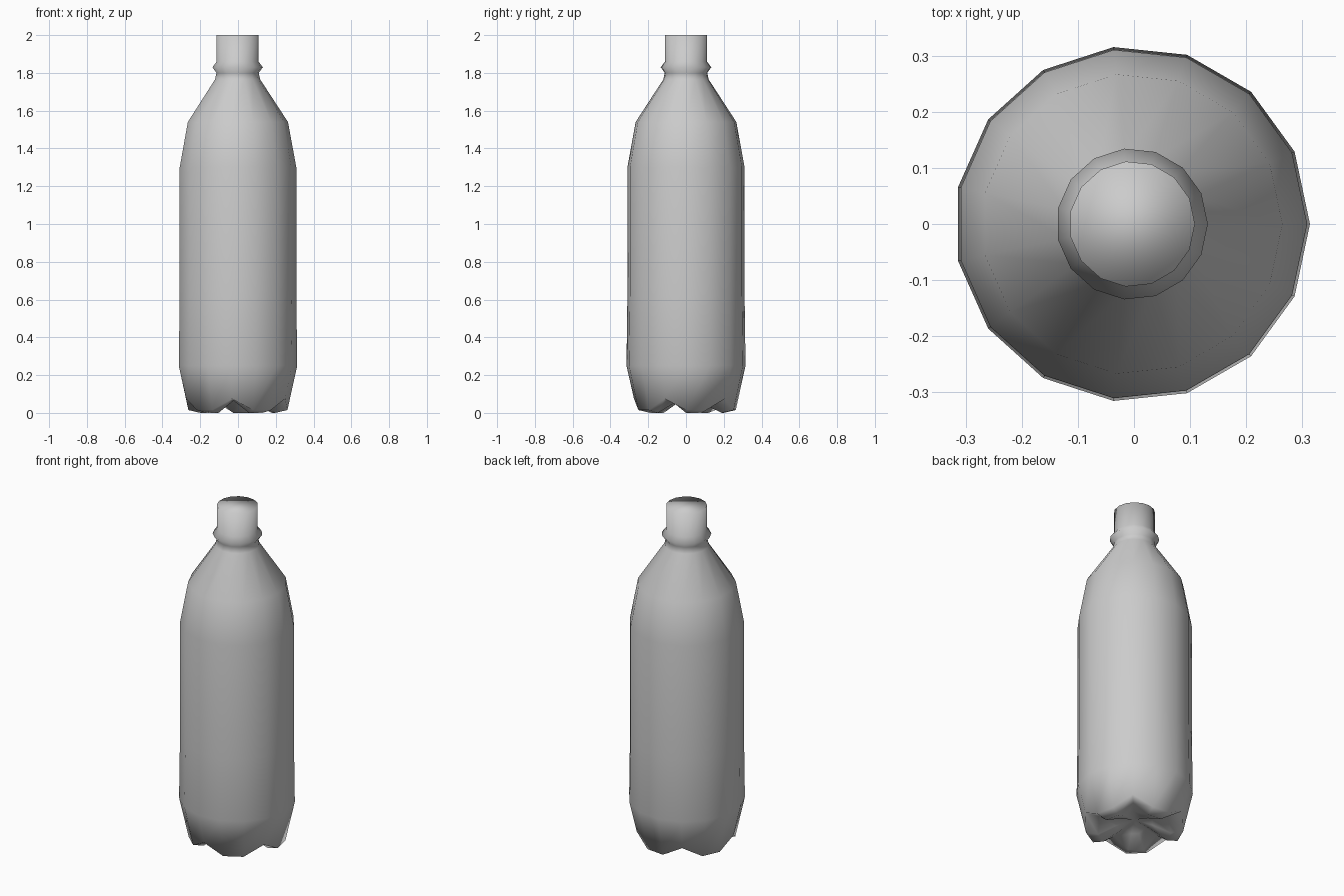
import bpy, bmesh
from math import cos, sin, tau

if "Cube" in bpy.data.objects:
    bpy.data.objects.remove(bpy.data.objects["Cube"])

SIDES = 15
SHIFT = -0.0034  # centres the odd-sided outline on x = 0

# Each ring: foot radius, foot height, valley radius, valley height
base = [(0.10, 0.045, 0.10, 0.07),
        (0.20, 0.0, 0.195, 0.065),
        (0.265, 0.015, 0.277, 0.075)]
# Body, shoulder, collar and neck: radius, height
body = [(0.317, 0.25), (0.312, 0.62), (0.312, 1.30), (0.268, 1.54),
        (0.121, 1.765), (0.113, 1.80), (0.135, 1.83), (0.112, 1.86),
        (0.112, 2.0)]
rings = base + [(r, z, r, z) for r, z in body]

bm = bmesh.new()
loops = []
for foot_r, foot_z, valley_r, valley_z in rings:
    loop = []
    for i in range(SIDES):
        # every third corner is a groove between two of the five feet
        r, z = (valley_r, valley_z) if i % 3 == 2 else (foot_r, foot_z)
        a = tau * i / SIDES
        loop.append(bm.verts.new((r * cos(a) + SHIFT, r * sin(a), z)))
    loops.append(loop)

# Walls
for low, high in zip(loops, loops[1:]):
    for i in range(SIDES):
        j = (i + 1) % SIDES
        bm.faces.new((low[i], low[j], high[j], high[i]))

# Hollow underside and closed top
centre = bm.verts.new((SHIFT, 0, 0.075))
for i in range(SIDES):
    bm.faces.new((loops[0][(i + 1) % SIDES], loops[0][i], centre))
bm.faces.new(loops[-1])

bmesh.ops.recalc_face_normals(bm, faces=bm.faces[:])
for f in bm.faces:
    f.smooth = True
mesh = bpy.data.meshes.new("bottle")
bm.to_mesh(mesh)
bm.free()
bottle = bpy.data.objects.new("bottle", mesh)
bpy.context.collection.objects.link(bottle)
